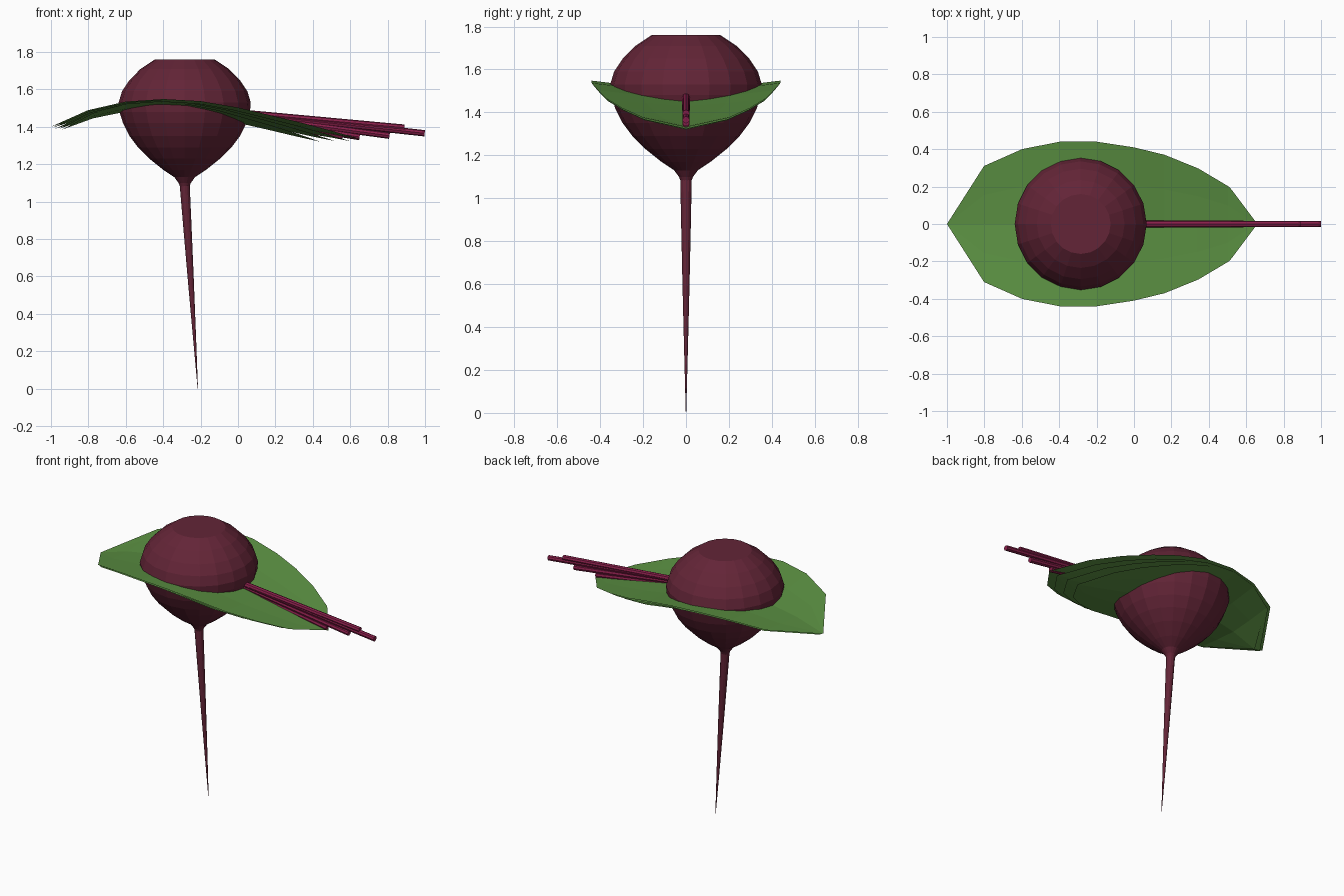
import bpy, bmesh, math
from mathutils import Vector

if "Cube" in bpy.data.objects:
    bpy.data.objects.remove(bpy.data.objects["Cube"])


def material(name, rgb):
    m = bpy.data.materials.new(name)
    m.diffuse_color = (*rgb, 1)
    m.use_nodes = True
    m.node_tree.nodes["Principled BSDF"].inputs["Base Color"].default_value = m.diffuse_color
    return m


BEET = material("beet purple", (0.125, 0.018, 0.038))
STALK = material("stalk magenta", (0.25, 0.014, 0.07))
LEAF = material("leaf green", (0.105, 0.28, 0.055))


def finish(bm, name, mat, recalc=True):
    if recalc:
        bmesh.ops.recalc_face_normals(bm, faces=bm.faces)
    me = bpy.data.meshes.new(name)
    bm.to_mesh(me)
    bm.free()
    me.materials.append(mat)
    ob = bpy.data.objects.new(name, me)
    bpy.context.collection.objects.link(ob)
    return ob


def loft(name, rings, sides, mat):
    """Skin a stack of rings given as (centre, u axis, v axis, radius)."""
    bm = bmesh.new()
    loops = []
    for c, u, v, r in rings:
        loops.append([bm.verts.new(Vector(c) + r * (math.cos(a) * Vector(u) + math.sin(a) * Vector(v)))
                      for a in (2 * math.pi * i / sides for i in range(sides))])
    for a, b in zip(loops, loops[1:]):
        for i in range(sides):
            j = (i + 1) % sides
            bm.faces.new((a[i], a[j], b[j], b[i]))
    bm.faces.new(loops[0])
    bm.faces.new(loops[-1])
    return finish(bm, name, mat)


X, Y, Z = (1, 0, 0), (0, 1, 0), (0, 0, 1)

# Beet bulb: lathe profile (radius, height) with a flat cut top
bulb = [(0.025, 1.08), (0.033, 1.10), (0.055, 1.13), (0.115, 1.17), (0.19, 1.23),
        (0.25, 1.29), (0.295, 1.35), (0.33, 1.42), (0.349, 1.48), (0.353, 1.53),
        (0.335, 1.59), (0.295, 1.65), (0.235, 1.71), (0.16, 1.76)]
loft("beet_bulb", [((-0.285, 0, z), X, Y, r) for r, z in bulb], 20, BEET)

# Tap root: long taper leaning slightly to the right
root = [(0.0, 0.001), (0.3, 0.009), (0.6, 0.0165), (0.9, 0.023), (1.1, 0.027)]
loft("tap_root", [((-0.215 - 0.07 * z / 1.09, 0, z), X, Y, r) for z, r in root], 12, BEET)

# Leaf outline: (fraction from base to tip, half width, spine height)
outline = [(0, 0.0, 1.335), (0.09, 0.20, 1.362), (0.19, 0.30, 1.395), (0.295, 0.37, 1.428),
           (0.395, 0.41, 1.462), (0.515, 0.44, 1.492), (0.635, 0.44, 1.503), (0.757, 0.40, 1.495),
           (0.88, 0.31, 1.46), (1, 0.0, 1.40)]


def blade(name, base, tip, width, drop):
    """Arched blade folded up in a shallow V along the spine."""
    bm = bmesh.new()
    rows = []
    for t, w, z in outline:
        x = base + (tip - base) * t
        rows.append([bm.verts.new((x, s * w * width, z - drop + 0.045 * (abs(s) * w / 0.44) ** 1.3))
                     for s in (-1, -0.5, 0, 0.5, 1)])
    for a, b in zip(rows, rows[1:]):
        for i in range(4):
            bm.faces.new((a[i], a[i + 1], b[i + 1], b[i]))
    bmesh.ops.remove_doubles(bm, verts=bm.verts, dist=0.0005)
    bm.normal_update()
    for f in bm.faces:
        if f.normal.z < 0:
            f.normal_flip()
    return finish(bm, name, LEAF, recalc=False)


def stalk(name, x1, z1, z0):
    """Thin rod from inside the bulb to its cut end."""
    a, b = Vector((-0.1, 0, z0)), Vector((x1, 0, z1))
    d = (b - a).normalized()
    up = d.cross(Vector(Y)).normalized()
    loft(name, [(a, Y, up, 0.018), (b, Y, up, 0.017)], 8, STALK)


# Layered leaves, each with a blade and a stalk
leaves = [
    # base, tip, width, drop, stalk end x, stalk end z, stalk start z
    (0.65, -1.00, 1.00, 0.000, 0.998, 1.365, 1.485),
    (0.66, -0.99, 0.985, 0.004, 0.890, 1.395, 1.485),
    (0.60, -0.98, 0.97, 0.012, 0.810, 1.352, 1.475),
    (0.52, -0.96, 0.98, 0.012, 0.650, 1.345, 1.465),
    (0.44, -0.94, 0.96, 0.015, 0.560, 1.350, 1.455),
]
for i, (base, tip, width, drop, sx, sz, s0) in enumerate(leaves, 1):
    blade(f"leaf_blade_{i}", base, tip, width, drop)
    stalk(f"leaf_stalk_{i}", sx, sz, s0)
